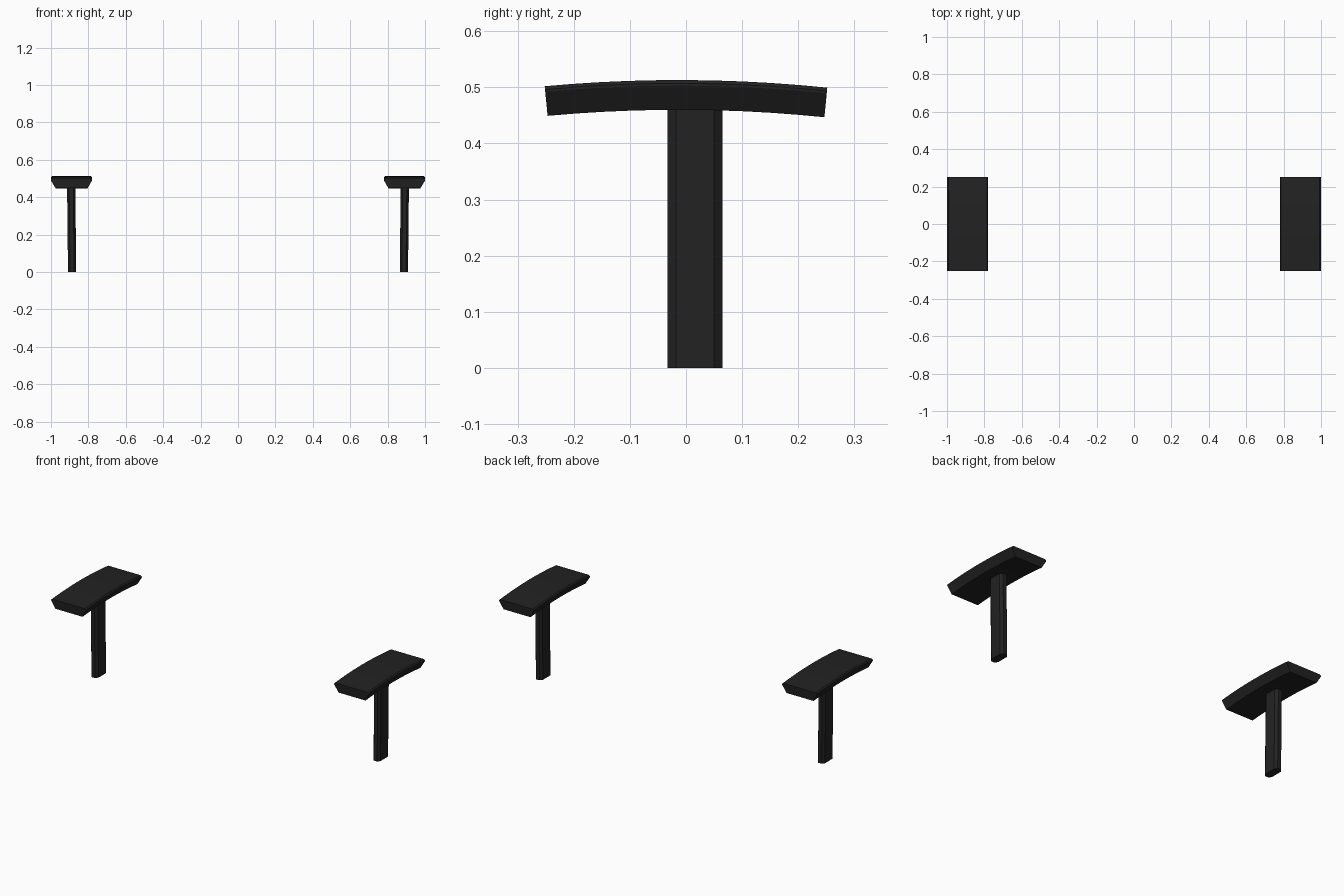
import bpy, bmesh, math

if "Cube" in bpy.data.objects:
    bpy.data.objects.remove(bpy.data.objects["Cube"])

black = bpy.data.materials.new("matte_black")
black.diffuse_color = (0.016, 0.016, 0.016, 1)
black.use_nodes = True
black.node_tree.nodes["Principled BSDF"].inputs["Base Color"].default_value = black.diffuse_color


def loft(name, rings):
    """Closed solid through a list of equal-length rings of points."""
    bm = bmesh.new()
    loops = [[bm.verts.new(p) for p in ring] for ring in rings]
    n = len(loops[0])
    for a, b in zip(loops, loops[1:]):
        for i in range(n):
            j = (i + 1) % n
            bm.faces.new((a[i], a[j], b[j], b[i]))
    bm.faces.new(loops[0])
    bm.faces.new(loops[-1])
    bmesh.ops.recalc_face_normals(bm, faces=bm.faces)
    mesh = bpy.data.meshes.new(name)
    bm.to_mesh(mesh)
    bm.free()
    mesh.materials.append(black)
    obj = bpy.data.objects.new(name, mesh)
    bpy.context.collection.objects.link(obj)
    return obj


# Pad profile (x offset, z): tapered underside, small bevel on the top edges
PAD = [(-0.085, 0.46), (0.085, 0.46), (0.11, 0.503), (0.11, 0.507), (0.103, 0.513),
       (-0.103, 0.513), (-0.11, 0.507), (-0.11, 0.503)]
# Post plan (x, y) half outline with chamfered corners
POST = [(-0.011, -0.049), (0.011, -0.049), (0.022, -0.034), (0.022, 0.034),
        (0.011, 0.049), (-0.011, 0.049), (-0.022, 0.034), (-0.022, -0.034)]
RADIUS, SWEEP, STEPS, TILT = 2.6, 0.097, 10, 0.005

for side, sign in (("left", -1), ("right", 1)):
    # Curved arm pad: profile swept along a shallow arc
    rings = []
    for k in range(STEPS + 1):
        a = SWEEP * (2 * k / STEPS - 1)
        ring = []
        for x, z in PAD:
            r = RADIUS + z - 0.513
            y = r * math.sin(a)
            ring.append((sign * (0.89 + x), y, 0.513 + r * math.cos(a) - RADIUS - TILT * y))
        rings.append(ring)
    loft(side + "_arm_pad", rings)

    # Upright post, leaning very slightly outward
    loft(side + "_post", [[(sign * (cx + x), 0.016 + y, z) for x, y in POST]
                          for z, cx in ((0, 0.887), (0.475, 0.892))])
